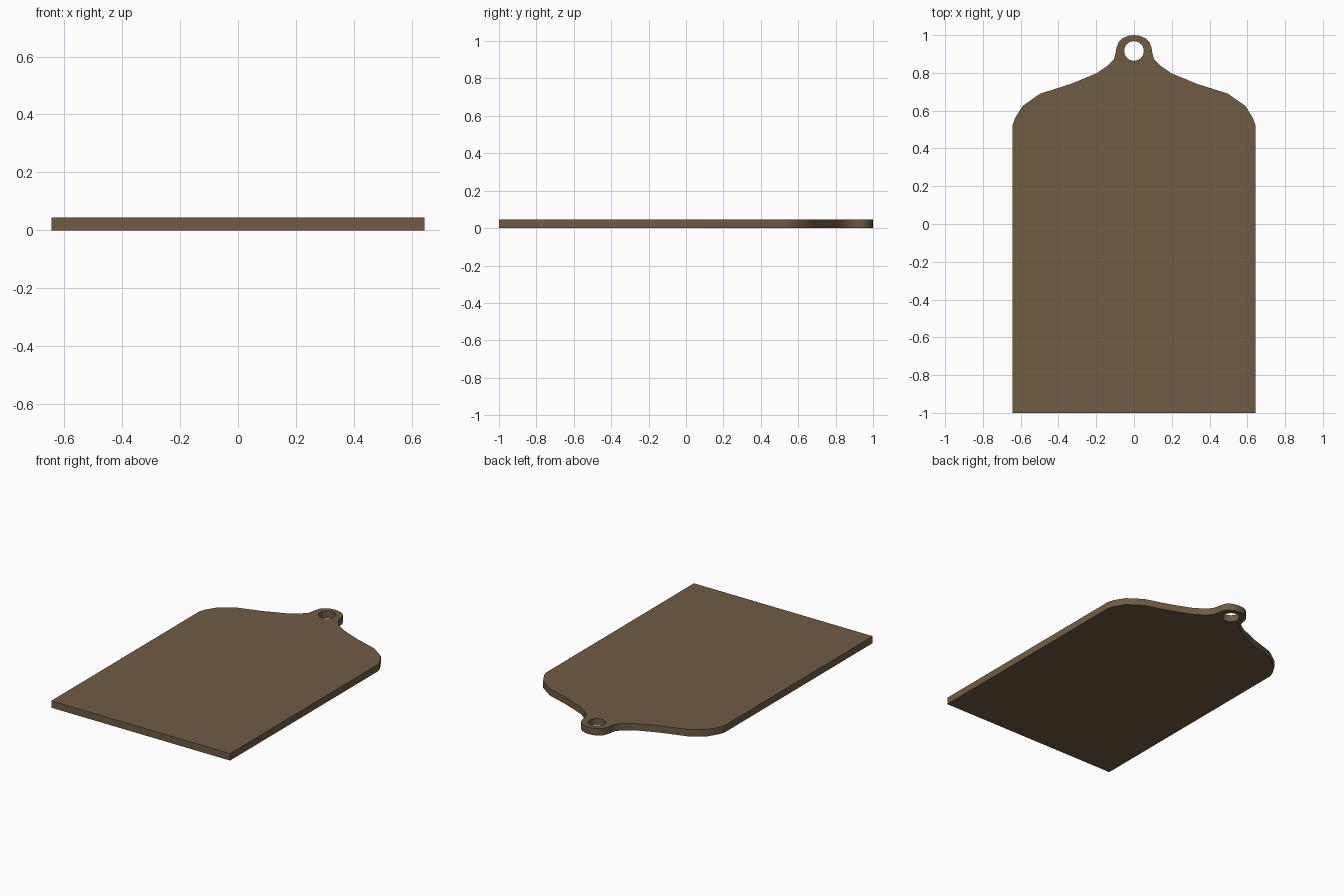
import bpy, bmesh, math

if "Cube" in bpy.data.objects:
    bpy.data.objects.remove(bpy.data.objects["Cube"])

THICK = 0.045
HOLE_Y, HOLE_R = 0.916, 0.052

# Right half of the outline, bottom to top; the left half is mirrored
half = [(0.643, -1), (0.643, 0.523), (0.63, 0.56), (0.59, 0.625), (0.497, 0.69),
        (0.333, 0.742), (0.2, 0.797), (0.14, 0.838), (0.106, 0.873), (0.097, 0.905),
        (0.093, 0.932), (0.081, 0.964), (0.058, 0.985), (0.03, 0.996)]
outline = half + [(0, 1)] + [(-x, y) for x, y in reversed(half)]
hole = [(HOLE_R * math.cos(2 * math.pi * i / 24),
         HOLE_Y + HOLE_R * math.sin(2 * math.pi * i / 24)) for i in range(24)]

bm = bmesh.new()


def add_loop(points):
    verts = [bm.verts.new((x, y, 0)) for x, y in points]
    return [bm.edges.new((v, verts[(i + 1) % len(verts)])) for i, v in enumerate(verts)]


# Flat board with hanging hole, then given its thickness
edges = add_loop(outline) + add_loop(hole)
bmesh.ops.triangle_fill(bm, edges=edges, use_beauty=True, normal=(0, 0, 1))
ext = bmesh.ops.extrude_face_region(bm, geom=bm.faces[:], use_keep_orig=True)
top = [g for g in ext["geom"] if isinstance(g, bmesh.types.BMVert)]
bmesh.ops.translate(bm, verts=top, vec=(0, 0, THICK))
bmesh.ops.recalc_face_normals(bm, faces=bm.faces[:])

mesh = bpy.data.meshes.new("cutting_board")
bm.to_mesh(mesh)
bm.free()
board = bpy.data.objects.new("cutting_board", mesh)
bpy.context.collection.objects.link(board)

wood = bpy.data.materials.new("brown_wood")
wood.diffuse_color = (0.16, 0.106, 0.055, 1)
wood.use_nodes = True
wood.node_tree.nodes["Principled BSDF"].inputs["Base Color"].default_value = wood.diffuse_color
mesh.materials.append(wood)

# Rounded sides smooth, rims and bottom corners sharp
bpy.context.view_layer.objects.active = board
board.select_set(True)
bpy.ops.object.shade_smooth_by_angle(angle=math.radians(40))
